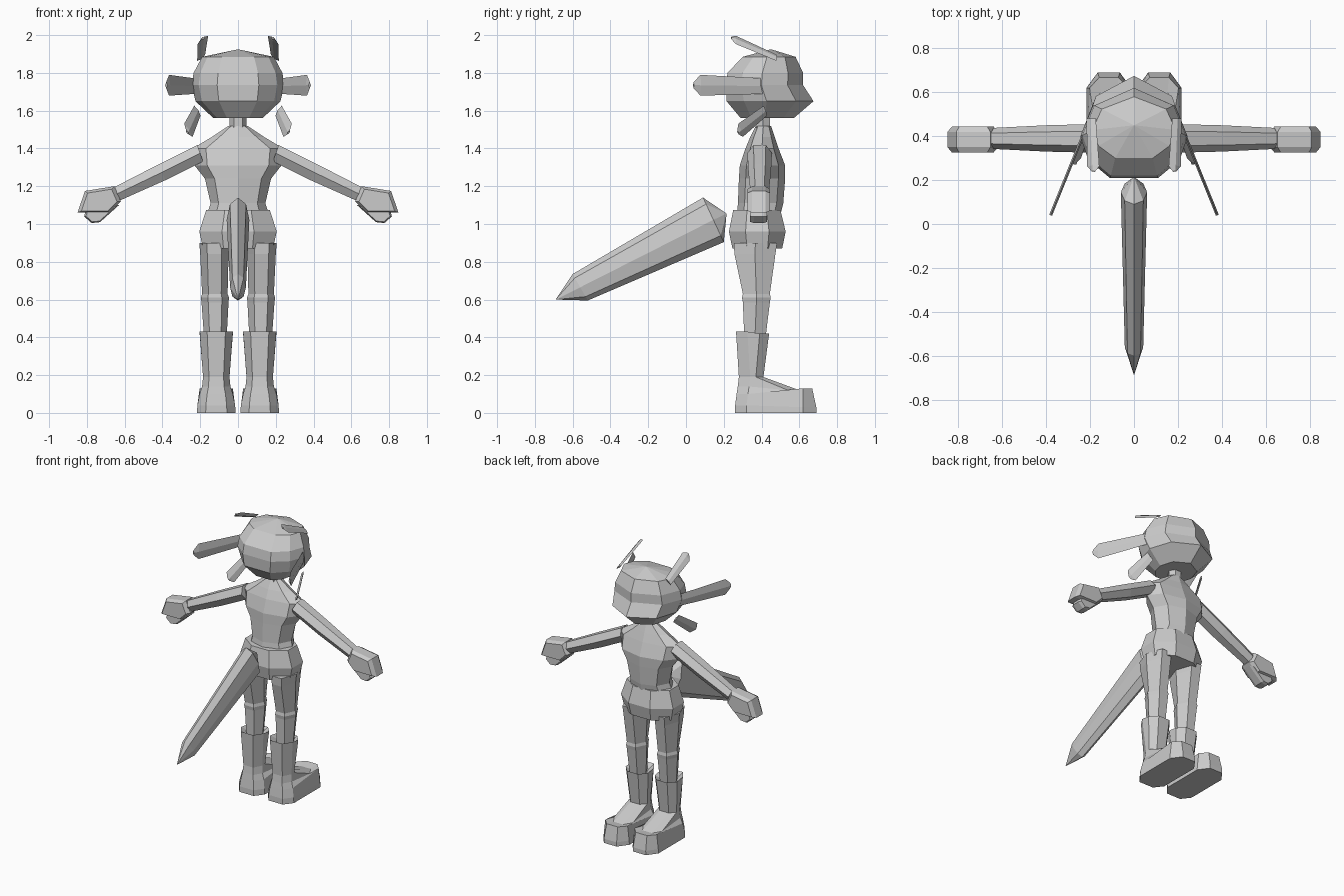
import bpy, bmesh
from math import sin, cos, pi
from mathutils import Vector as V

if "Cube" in bpy.data.objects:
    bpy.data.objects.remove(bpy.data.objects["Cube"])


def loft(name, rings, mirror=False):
    """Skin a stack of equal-sized rings; one-point rings become apexes."""
    bm = bmesh.new()
    rows = [[bm.verts.new(p) for p in r] for r in rings]
    for a, b in zip(rows, rows[1:]):
        n = max(len(a), len(b))
        for i in range(n):
            j = (i + 1) % n
            if len(a) == 1:
                bm.faces.new((a[0], b[i], b[j]))
            elif len(b) == 1:
                bm.faces.new((a[i], a[j], b[0]))
            else:
                bm.faces.new((a[i], a[j], b[j], b[i]))
    for r in (rows[0], rows[-1]):
        if len(r) > 2:
            bm.faces.new(r)
    bmesh.ops.recalc_face_normals(bm, faces=bm.faces)
    me = bpy.data.meshes.new(name)
    bm.to_mesh(me)
    bm.free()
    ob = bpy.data.objects.new(name, me)
    bpy.context.collection.objects.link(ob)
    if mirror:
        m = ob.modifiers.new("Mirror", 'MIRROR')
        m.use_axis = (True, False, False)
        m.use_mirror_merge = False
    return ob


def ring(c, u, v, n, phase=0.0):
    c, u, v = V(c), V(u), V(v)
    return [c + u * cos(phase + 2 * pi * i / n) + v * sin(phase + 2 * pi * i / n)
            for i in range(n)]


def level(z, x0, x1, y0, y1, n, phase=0.0):
    """Horizontal ring fitted between x and y limits."""
    return ring(((x0 + x1) / 2, (y0 + y1) / 2, z), ((x1 - x0) / 2, 0, 0),
                (0, (y1 - y0) / 2, 0), n, phase)


# head: nine-sided, flat behind and pointed at the muzzle
half = [(.45, 0), (.85, .2), (1, .46), (.77, .8)]
plan = half + [(0, 1)] + [(-x, y) for x, y in reversed(half)]
head = [[(px * w, y0 + py * (y1 - y0), z) for px, py in plan]
        for z, w, y0, y1 in ((1.56, .13, .29, .57), (1.65, .225, .215, .675),
                             (1.735, .245, .21, .62), (1.80, .235, .22, .62),
                             (1.885, .19, .30, .58))]
loft("head", head + [[(0, .45, 1.925)]])

# neck
loft("neck", [level(z, -.045, .045, .365, .45, 6) for z in (1.46, 1.6)])

# torso
loft("torso", [level(z, -w, w, a, b, 8) for z, w, a, b in (
    (1.05, .165, .27, .50), (1.11, .145, .275, .515), (1.24, .175, .28, .525),
    (1.31, .23, .285, .525), (1.40, .24, .315, .49), (1.46, .14, .34, .47),
    (1.52, .05, .37, .45))])

# hips
loft("hips", [level(z, -w, w, a, b, 8, pi / 8) for z, w, a, b in (
    (.87, .20, .235, .52), (.96, .222, .215, .54), (1.075, .182, .24, .51))])

# legs
loft("leg", [level(z, a, b, c, d, 6) for z, a, b, c, d in (
    (.90, .045, .205, .235, .50), (.84, .05, .20, .24, .49),
    (.63, .055, .19, .29, .455), (.61, .048, .197, .285, .46),
    (.585, .05, .193, .29, .455), (.40, .06, .18, .30, .43))], True)


# boots: eight-point outlines, z given at heel and toe
def boot_ring(zh, zt, heel, toe, w, front):
    side = [(.55, heel, zh), (1, heel + .06, zh), (1, front, zt), (.5, toe, zt)]
    return ([(.115 + x * w, y, z) for x, y, z in side]
            + [(.115 - x * w, y, z) for x, y, z in reversed(side)])


loft("boot", [
    boot_ring(0, 0, .26, .69, .102, .62),
    boot_ring(.04, .03, .26, .69, .10, .62),
    boot_ring(.10, .13, .268, .668, .088, .62),
    boot_ring(.14, .12, .274, .60, .075, .54),
    boot_ring(.19, .19, .28, .41, .07, .37),
    boot_ring(.43, .42, .265, .44, .088, .39),
    boot_ring(.40, .40, .30, .42, .055, .37)], True)

# arms
loft("arm", [ring((x, y, z), (0, r, 0), (h * .35, 0, h), 6) for x, y, z, r, h in (
    (.20, .39, 1.375, .065, .05), (.40, .39, 1.275, .06, .05),
    (.64, .39, 1.16, .048, .042))], True)

# hands: side outline, narrowed toward both faces
palm = [(.62, 1.12), (.655, 1.20), (.81, 1.175), (.85, 1.06), (.79, 1.06), (.68, 1.06)]


def slab(pts, y0, y1, k, e):
    cx = sum(p[0] for p in pts) / len(pts)
    cz = sum(p[1] for p in pts) / len(pts)
    return [[(cx + (x - cx) * s, y, cz + (z - cz) * s) for x, z in pts]
            for y, s in ((y0, k), (y0 + e, 1), (y1 - e, 1), (y1, k))]


loft("hand", slab(palm, .325, .445, .82, .025), True)
thumb = [(.63, 1.10), (.80, 1.09), (.815, 1.04), (.775, 1.005), (.73, 1.01)]
loft("thumb", slab(thumb, .34, .43, .85, .02), True)

# tail: flattened bar with a blunt root and pointed end
loft("tail", [[(0, .215, 1.055)],
              ring((0, .145, 1.022), (0, -.055, .118), (.06, 0, 0), 8),
              ring((0, -.56, .665), (0, -.04, .07), (.042, 0, 0), 8),
              [(0, -.69, .60)]])


# quills: thin blades on both sides of the head
def quill(name, root, tip, w):
    root, tip, w = V(root), V(tip), V(w)
    t = (tip - root).cross(w).normalized() * .007
    loft(name, [ring(root.lerp(tip, f), w * k, t, 4)
                for f, k in ((0, .75), (.9, 1), (1, .3))], True)


quill("upper_quill", (.195, .48, 1.88), (.185, .24, 1.985), (.028, 0, -.022))
quill("side_quill", (.23, .41, 1.73), (.38, .04, 1.735), (0, 0, .055))
quill("lower_quill", (.215, .42, 1.60), (.268, .275, 1.485), (.022, -.012, .035))
